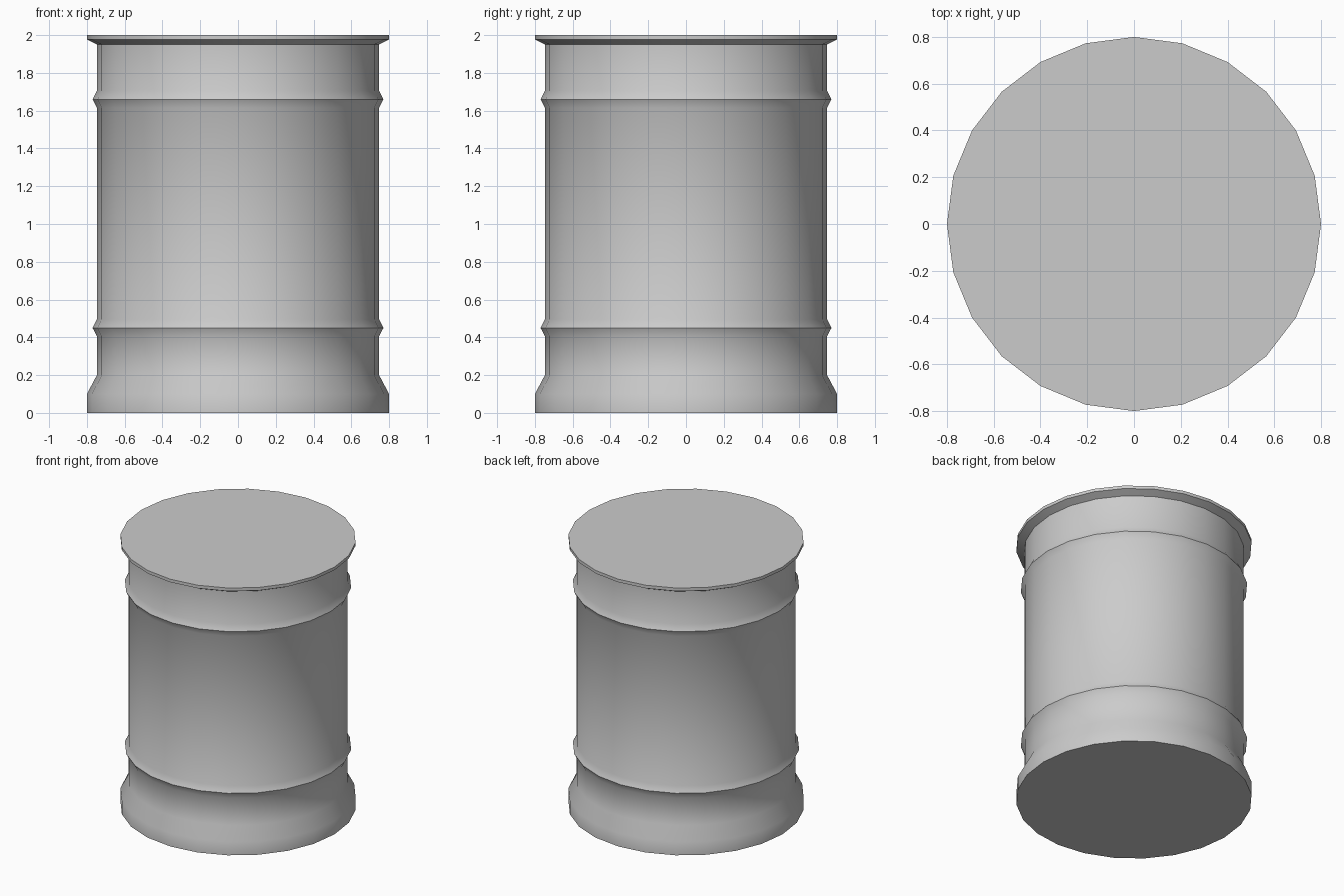
import bpy, bmesh
from math import cos, sin, tau, radians

if "Cube" in bpy.data.objects:
    bpy.data.objects.remove(bpy.data.objects["Cube"])

SIDES = 24
BODY = 0.747


def ridge(z):
    # Raised hoop around the drum
    return [(BODY, z - 0.045), (0.77, z), (BODY, z + 0.045)]


# Outline from flared foot, past two hoops, to the lid rim
profile = ([(0.8, 0), (0.8, 0.1), (BODY, 0.2)] + ridge(0.45) + ridge(1.66)
           + [(BODY, 1.95), (0.8, 1.977), (0.8, 2.0)])

# Lathe the outline and cap both ends
bm = bmesh.new()
rings = [[bm.verts.new((r * cos(tau * i / SIDES), r * sin(tau * i / SIDES), z))
          for i in range(SIDES)] for r, z in profile]
for low, high in zip(rings, rings[1:]):
    for i in range(SIDES):
        j = (i + 1) % SIDES
        bm.faces.new((low[i], low[j], high[j], high[i]))
bm.faces.new(rings[0][::-1])
bm.faces.new(rings[-1])

mesh = bpy.data.meshes.new("barrel")
bm.to_mesh(mesh)
bm.free()
barrel = bpy.data.objects.new("barrel", mesh)
bpy.context.collection.objects.link(barrel)

# Smooth walls with crisp hoops and rims
bpy.context.view_layer.objects.active = barrel
barrel.select_set(True)
bpy.ops.object.shade_smooth_by_angle(angle=radians(35))
